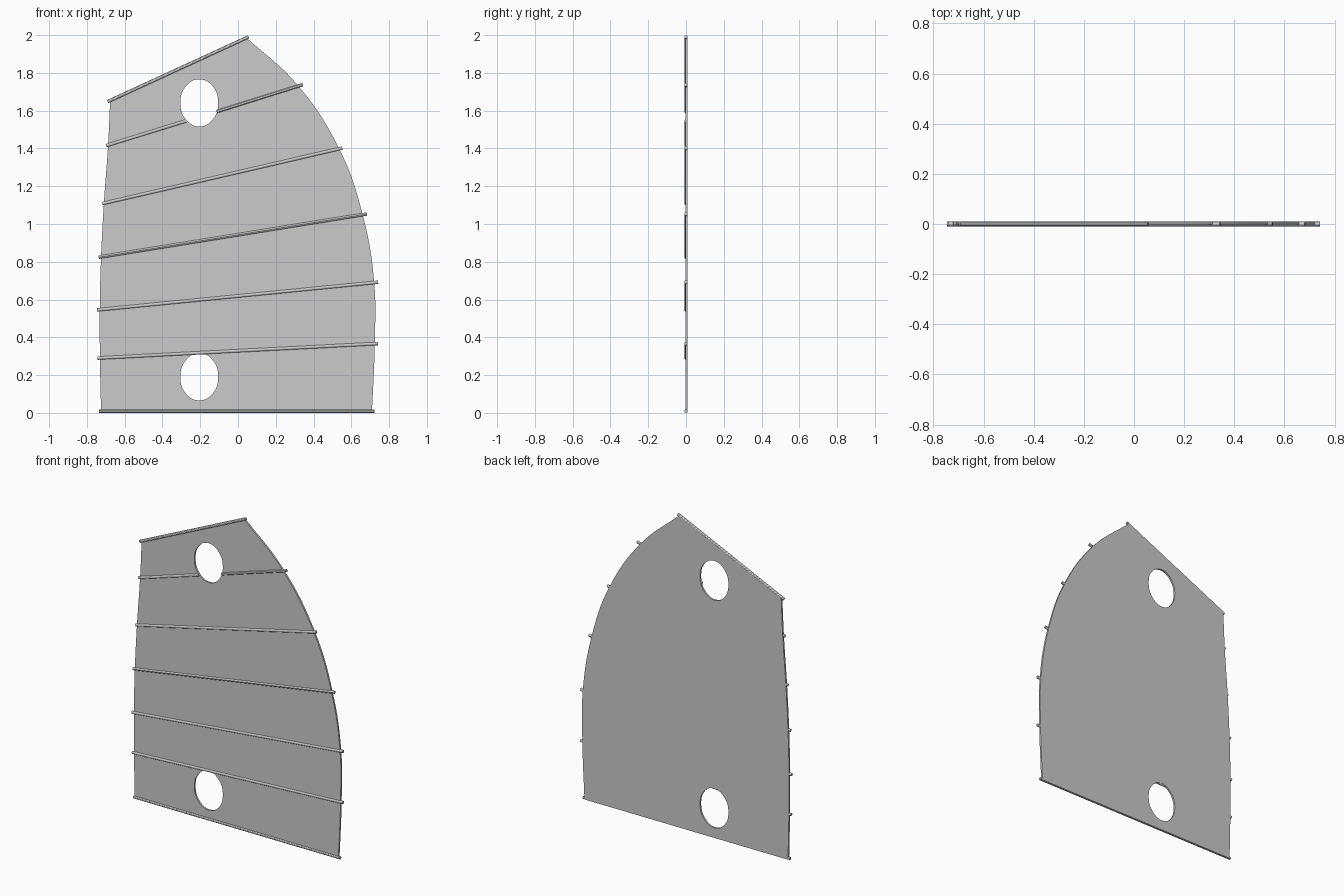
import bpy, math
from mathutils import Vector

if "Cube" in bpy.data.objects:
    bpy.data.objects.remove(bpy.data.objects["Cube"])

R = 0.009  # batten radius


def add_spline(curve, pts, corners=()):
    s = curve.splines.new('BEZIER')
    s.bezier_points.add(len(pts) - 1)
    s.use_cyclic_u = True
    s.resolution_u = 8
    for i, (p, (x, z)) in enumerate(zip(s.bezier_points, pts)):
        p.co = (x, z, 0)
        h = 'VECTOR' if i in corners else 'AUTO'
        p.handle_left_type = p.handle_right_type = h


def batten(name, a, b):
    a, b = Vector((a[0], 0, a[1])), Vector((b[0], 0, b[1]))
    d = b - a
    bpy.ops.mesh.primitive_cylinder_add(vertices=12, radius=R, depth=d.length,
                                        location=(a + b) / 2)
    o = bpy.context.object
    o.name = name
    o.rotation_euler = d.to_track_quat('Z', 'Y').to_euler()
    bpy.ops.object.shade_smooth_by_angle()


# Sail cloth: curved outline with two oval openings, extruded
left = [(-0.725, 0.002), (-0.731, 0.29), (-0.732, 0.545), (-0.725, 0.825),
        (-0.710, 1.11), (-0.688, 1.415), (-0.677, 1.652)]
right = [(0.045, 1.986), (0.31, 1.742), (0.535, 1.40), (0.66, 1.05),
         (0.721, 0.69), (0.724, 0.365), (0.709, 0.002)]
cu = bpy.data.curves.new("sail_cloth", 'CURVE')
cu.dimensions = '2D'
cu.fill_mode = 'BOTH'
cu.extrude = 0.006
add_spline(cu, left + right, (0, 6, 7, 13))
for cz in (0.191, 1.641):
    add_spline(cu, [(-0.205 + 0.1 * math.cos(k * math.pi / 4),
                     cz + 0.125 * math.sin(k * math.pi / 4)) for k in range(8)])
sail = bpy.data.objects.new("sail_cloth", cu)
bpy.context.collection.objects.link(sail)
sail.rotation_euler.x = math.pi / 2
sail.location.y = 0.0031
bpy.context.view_layer.objects.active = sail
sail.select_set(True)
bpy.ops.object.convert(target='MESH')
bpy.ops.object.shade_smooth_by_angle()

# Boom, battens and yard; the highest batten is interrupted by the upper opening
spars = [("boom", (-0.735, 0.009), (0.722, 0.009)),
         ("batten_1", (-0.743, 0.29), (0.742, 0.367)),
         ("batten_2", (-0.746, 0.545), (0.742, 0.692)),
         ("batten_3", (-0.738, 0.824), (0.682, 1.053)),
         ("batten_4", (-0.718, 1.108), (0.552, 1.402)),
         ("batten_5_left", (-0.698, 1.415), (-0.274, 1.546)),
         ("batten_5_right", (-0.113, 1.595), (0.343, 1.738)),
         ("yard", (-0.690, 1.648), (0.056, 1.991))]
for s in spars:
    batten(*s)
